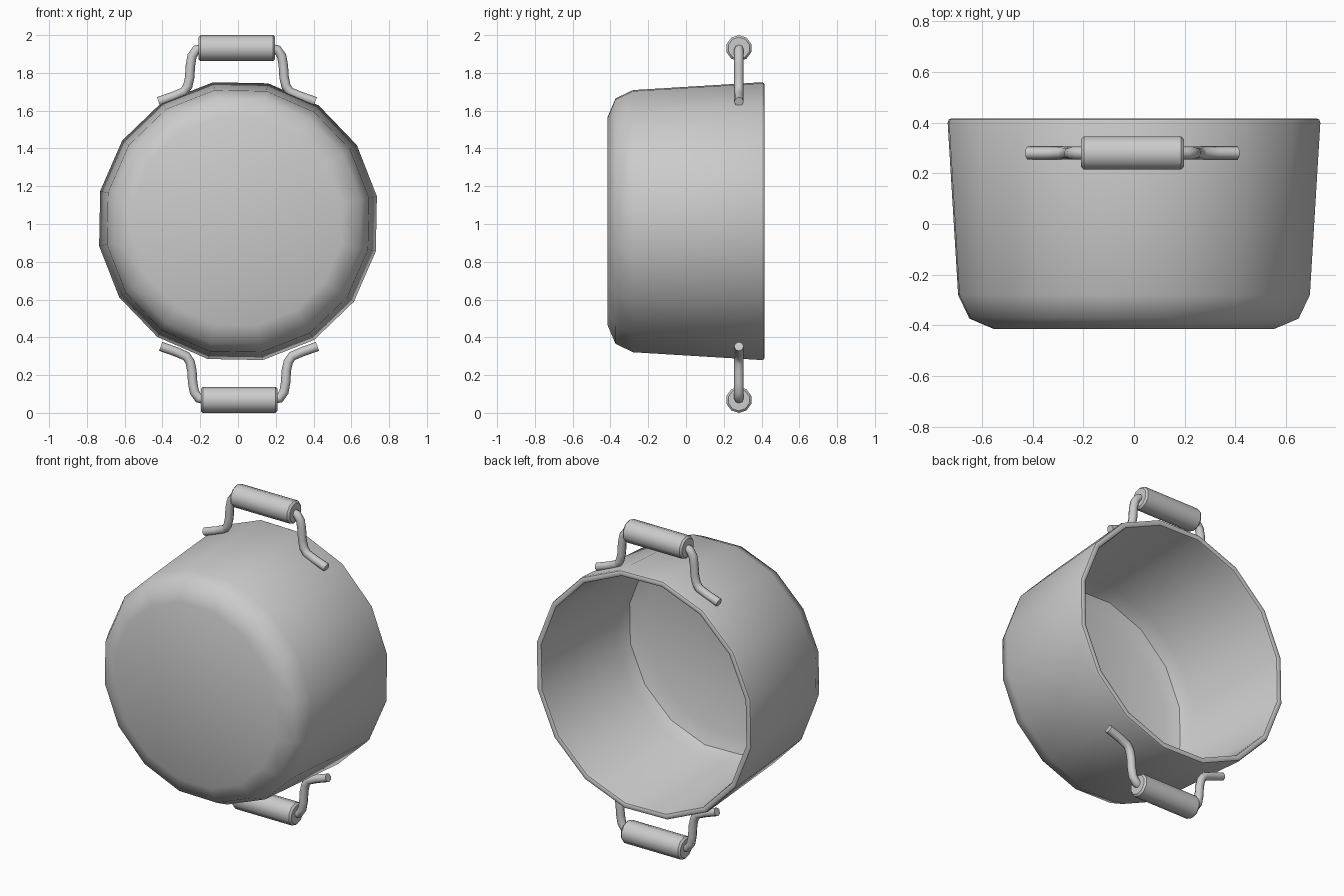
import bpy, bmesh, math
from mathutils import Vector, Matrix

if "Cube" in bpy.data.objects:
    bpy.data.objects.remove(bpy.data.objects["Cube"])


def lathe(name, profile, sides, matrix, start=0.0, closed=False, angle=42):
    """Spin (radius, height) points round local z; radius 0 makes a pole."""
    bm = bmesh.new()
    rings = []
    for r, h in profile:
        if r == 0:
            rings.append([bm.verts.new((0, 0, h))] * sides)
        else:
            rings.append([bm.verts.new((r * math.cos(start + i * math.tau / sides),
                                        r * math.sin(start + i * math.tau / sides), h))
                          for i in range(sides)])
    for a, b in zip(rings, rings[1:]):
        for i in range(sides):
            j = (i + 1) % sides
            bm.faces.new(list(dict.fromkeys((a[i], a[j], b[j], b[i]))))
    bm.transform(matrix)
    bmesh.ops.recalc_face_normals(bm, faces=bm.faces)
    return finish(name, bm, angle)


def finish(name, bm, angle):
    mesh = bpy.data.meshes.new(name)
    bm.to_mesh(mesh)
    bm.free()
    ob = bpy.data.objects.new(name, mesh)
    bpy.context.collection.objects.link(ob)
    bpy.ops.object.select_all(action='DESELECT')
    ob.select_set(True)
    bpy.context.view_layer.objects.active = ob
    bpy.ops.object.shade_smooth_by_angle(angle=math.radians(angle))
    return ob


def tube(name, points, radius, sides, matrix):
    """Sweep a round section along a path lying in the xz plane."""
    bm = bmesh.new()
    pts = [Vector((x, 0, z)) for x, z in points]
    rings = []
    for k, p in enumerate(pts):
        t = (pts[min(k + 1, len(pts) - 1)] - pts[max(k - 1, 0)]).normalized()
        n = Vector((-t.z, 0, t.x))
        rings.append([bm.verts.new(p + radius * (n * math.cos(a) + Vector((0, 1, 0)) * math.sin(a)))
                      for a in (i * math.tau / sides for i in range(sides))])
    for a, b in zip(rings, rings[1:]):
        for i in range(sides):
            j = (i + 1) % sides
            bm.faces.new((a[i], a[j], b[j], b[i]))
    bm.faces.new(rings[0])
    bm.faces.new(rings[-1])
    bmesh.ops.recalc_face_normals(bm, faces=bm.faces)
    bm.transform(matrix)
    bmesh.ops.recalc_face_normals(bm, faces=bm.faces)
    return finish(name, bm, 50)


# Pot shell lying on its side: outer wall, rolled rim, inner wall
pot_profile = [(0, -0.415), (0.56, -0.415), (0.66, -0.373), (0.705, -0.28),
               (0.747, 0.40), (0.743, 0.412), (0.735, 0.416), (0.722, 0.416),
               (0.713, 0.412), (0.709, 0.40),
               (0.670, -0.265), (0.635, -0.343), (0.545, -0.38), (0, -0.38)]
to_back = Matrix.Rotation(math.radians(-90), 4, 'X')
lathe("pot_body", pot_profile, 16, Matrix.Translation((0, 0, 1.015)) @ to_back,
      start=math.radians(11.25 + 1.1))

# Handles: grip roll plus two bent wire brackets, turned half round for the lower one
grip_profile = [(0, -0.203), (0.058, -0.203), (0.069, -0.192),
                (0.069, 0.192), (0.058, 0.203), (0, 0.203)]
wire = [(0.415, 0.648), (0.335, 0.676), (0.28, 0.70), (0.26, 0.73), (0.25, 0.775),
        (0.246, 0.84), (0.237, 0.89), (0.215, 0.922), (0.17, 0.931)]
for label, turn in (("upper", 0), ("lower", math.pi)):
    base = (Matrix.Translation((0, 0.28, 1.0)) @ Matrix.Rotation(turn, 4, 'Y')
            @ Matrix.Translation((-0.006, 0, 0)))
    lathe(label + "_grip", grip_profile, 10,
          base @ Matrix.Translation((0, 0, 0.931)) @ Matrix.Rotation(math.pi / 2, 4, 'Y'), angle=40)
    for side, s in (("right", 1), ("left", -1)):
        tube(f"{label}_{side}_bracket", [(s * x, z) for x, z in wire], 0.025, 8, base)
